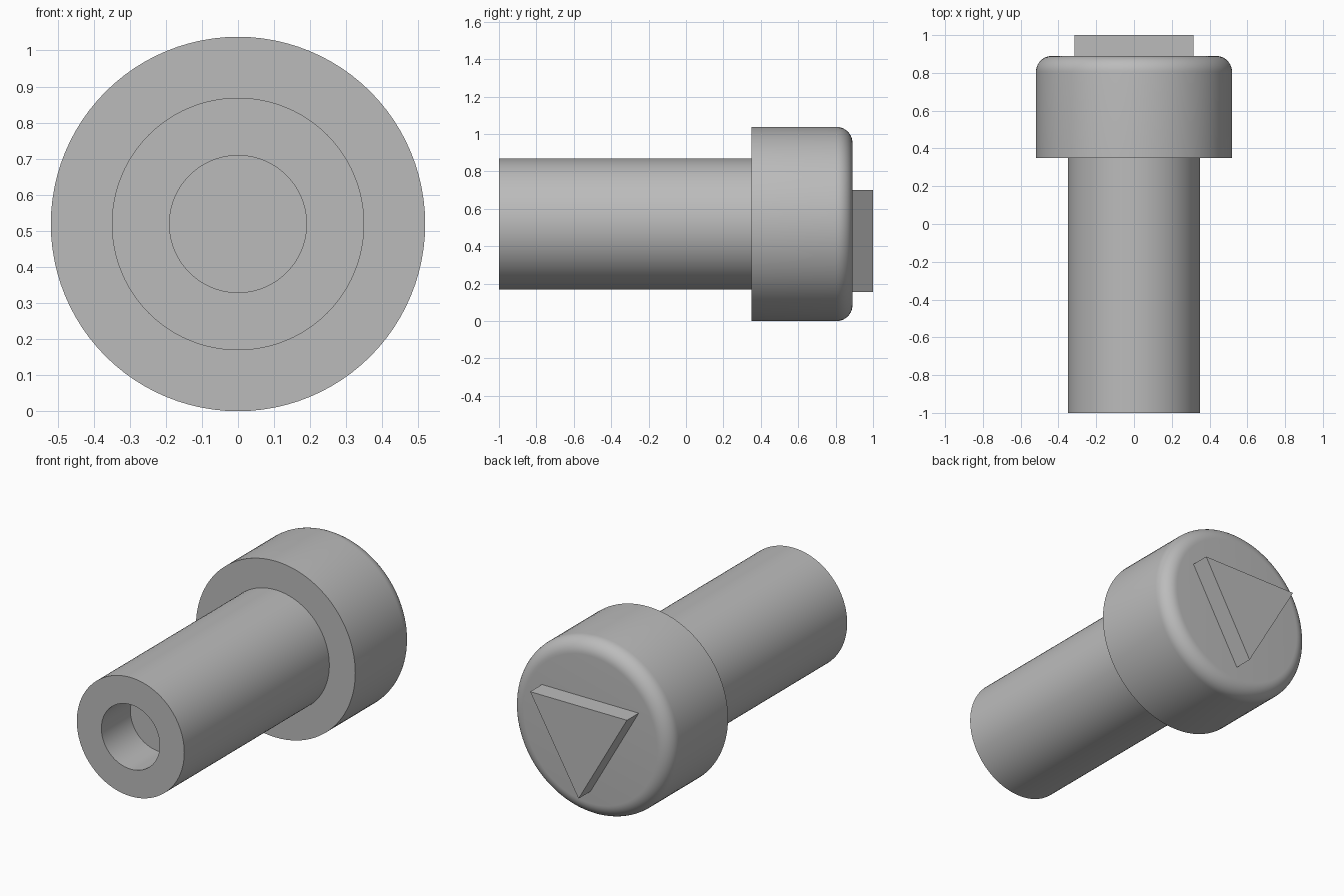
import bpy, bmesh
from math import sin, cos, pi, radians
from mathutils import Matrix, Vector

cube = bpy.data.objects.get("Cube")
if cube:
    bpy.data.objects.remove(cube, do_unlink=True)

HEAD_R, SHAFT_R, SOCKET_R = 0.519, 0.35, 0.19
FRONT, SHOULDER, HEAD_BACK, BACK = -1.0, 0.35, 0.89, 1.0
SOCKET_DEPTH, FILLET = 0.27, 0.085
AXIS_Z = HEAD_R

grey = bpy.data.materials.new("plain grey")
grey.use_nodes = True
colour = (0.5, 0.5, 0.5, 1)
grey.diffuse_color = colour
grey.node_tree.nodes["Principled BSDF"].inputs["Base Color"].default_value = colour


def finish(name, bm, smooth):
    """Turn a bmesh into a named grey object on the common axis."""
    bmesh.ops.recalc_face_normals(bm, faces=bm.faces)
    mesh = bpy.data.meshes.new(name)
    bm.to_mesh(mesh)
    bm.free()
    mesh.materials.append(grey)
    obj = bpy.data.objects.new(name, mesh)
    obj.location.z = AXIS_Z
    bpy.context.collection.objects.link(obj)
    if smooth:
        bpy.ops.object.select_all(action='DESELECT')
        obj.select_set(True)
        bpy.context.view_layer.objects.active = obj
        bpy.ops.object.shade_smooth_by_angle(angle=radians(30))
    return obj


def lathe(name, profile, steps=96):
    """Revolve (radius, y) points around the y axis."""
    bm = bmesh.new()
    verts = [bm.verts.new((r, y, 0)) for r, y in profile]
    edges = [bm.edges.new(pair) for pair in zip(verts, verts[1:])]
    bmesh.ops.spin(bm, geom=verts + edges, cent=(0, 0, 0), axis=(0, 1, 0),
                   angle=2 * pi, steps=steps)
    bmesh.ops.remove_doubles(bm, verts=bm.verts, dist=0.0001)
    return finish(name, bm, True)


# Shaft with a blind round socket in its front end
socket_floor = FRONT + SOCKET_DEPTH
lathe("shaft", [(0, socket_floor), (SOCKET_R, socket_floor), (SOCKET_R, FRONT),
                (SHAFT_R, FRONT), (SHAFT_R, SHOULDER)])

# Wide head with a rounded back rim
rim = [(HEAD_R - FILLET + FILLET * cos(a), HEAD_BACK - FILLET + FILLET * sin(a))
       for a in (i * pi / 20 for i in range(11))]
lathe("head", [(SHAFT_R, SHOULDER), (HEAD_R, SHOULDER)] + rim + [(0, HEAD_BACK)])

# Raised triangular pointer on the back, point downwards
bm = bmesh.new()
radius = 0.364
corners = [bm.verts.new((radius * sin(a), HEAD_BACK, -radius * cos(a)))
           for a in (i * 2 * pi / 3 for i in range(3))]
base = bm.faces.new(corners)
result = bmesh.ops.extrude_face_region(bm, geom=[base], use_keep_orig=True)
top = [v for v in result["geom"] if isinstance(v, bmesh.types.BMVert)]
bmesh.ops.translate(bm, verts=top, vec=(0, BACK - HEAD_BACK, 0))
finish("pointer", bm, False)
